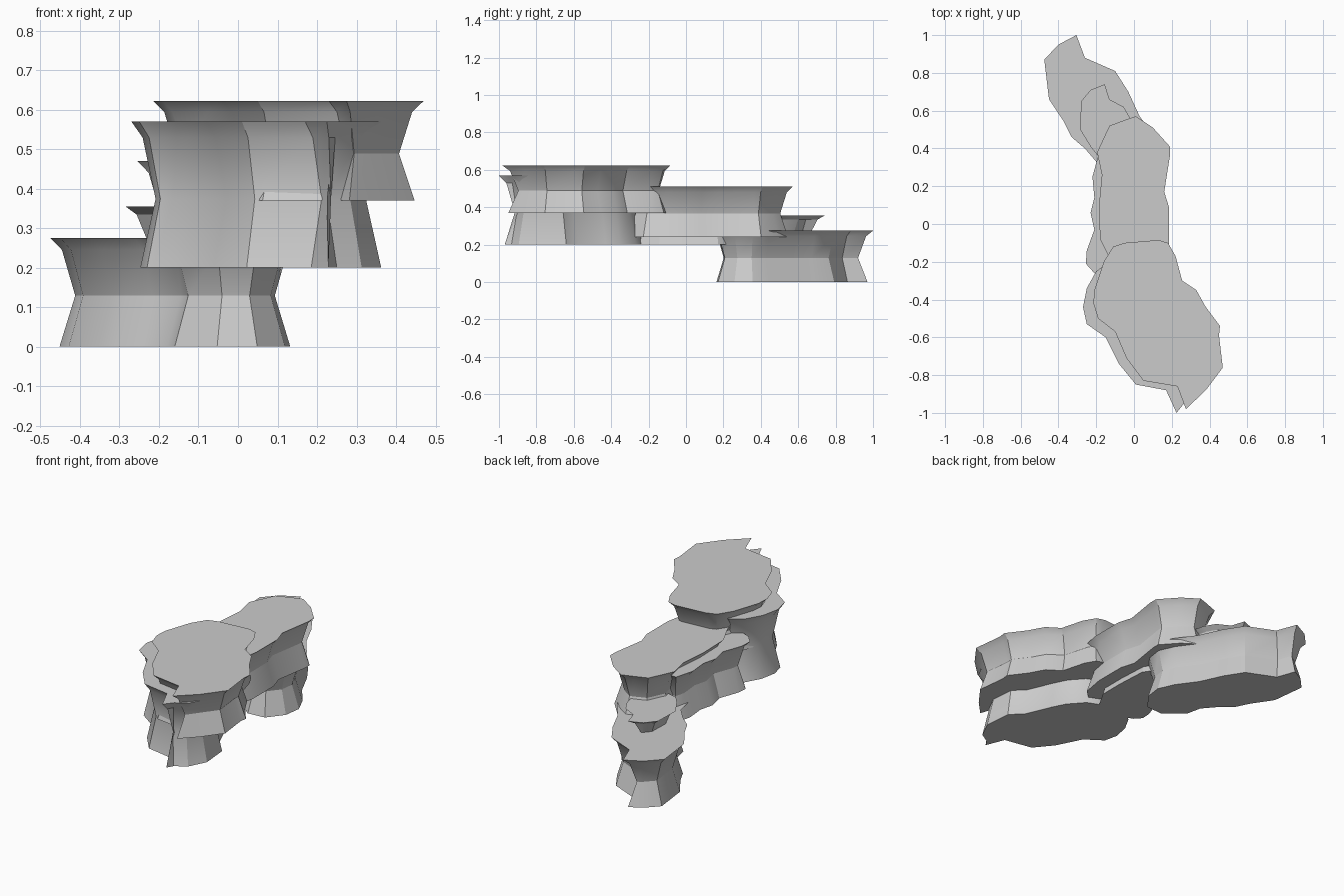
import bpy, bmesh
from mathutils import Vector

if "Cube" in bpy.data.objects:
    bpy.data.objects.remove(bpy.data.objects["Cube"])

# Shared wall profile: (height fraction, inset from the top outline)
PROFILE = [(0.0, 0.022), (0.47, 0.06), (0.89, 0.028), (1.0, 0.0)]


def inset_outline(points, dist):
    """Move every outline corner inwards by a clamped mitre."""
    pts = [Vector(p) for p in points]
    area = sum(a.x * b.y - b.x * a.y for a, b in zip(pts, pts[1:] + pts[:1]))
    if area < 0:
        pts.reverse()
    result = []
    for i, p in enumerate(pts):
        d1 = (p - pts[i - 1]).normalized()
        d2 = (pts[(i + 1) % len(pts)] - p).normalized()
        n1, n2 = Vector((-d1.y, d1.x)), Vector((-d2.y, d2.x))
        n = (n1 + n2).normalized()
        result.append(p + n * dist / max(n.dot(n1), 0.7))
    return result


def rock_slab(name, z0, z1, outline):
    bm = bmesh.new()
    rings = []
    for t, inset in PROFILE:
        z = z0 + (z1 - z0) * t
        rings.append([bm.verts.new((p.x, p.y, z)) for p in inset_outline(outline, inset)])
    n = len(outline)
    for low, high in zip(rings, rings[1:]):
        for i in range(n):
            j = (i + 1) % n
            bm.faces.new((low[i], low[j], high[j], high[i]))
    bm.faces.new(rings[-1])
    bm.faces.new(rings[0][::-1])
    mesh = bpy.data.meshes.new(name)
    bm.to_mesh(mesh)
    bm.free()
    ob = bpy.data.objects.new(name, mesh)
    bpy.context.collection.objects.link(ob)
    bpy.ops.object.select_all(action='DESELECT')
    ob.select_set(True)
    bpy.context.view_layer.objects.active = ob
    bpy.ops.object.shade_smooth_by_angle(angle=0.5)


# Lowest slab at the back
rock_slab("back_low_slab", 0.0, 0.275, [
    (-.305, 1.0), (-.26, .88), (-.10, .81), (-.03, .70), (.03, .57), (.11, .46),
    (.155, .36), (.14, .25), (.06, .15), (-.06, .14), (-.18, .24), (-.20, .33),
    (-.26, .40), (-.33, .46), (-.37, .54), (-.45, .66), (-.475, .87), (-.40, .95)])

# Small step on top of it
rock_slab("small_step_slab", 0.17, 0.355, [
    (-.155, .74), (-.13, .66), (-.055, .62), (-.02, .56), (.0, .48), (-.05, .38),
    (-.12, .34), (-.19, .36), (-.23, .41), (-.285, .50), (-.28, .65), (-.23, .71)])

# Middle ledge, peeking out on the left
rock_slab("middle_lower_slab", 0.2, 0.47, [
    (-.21, -.26), (-.255, -.21), (-.25, -.14), (-.21, -.03), (-.23, .06),
    (-.21, .14), (-.22, .25), (-.19, .36), (-.08, .36), (.03, .30), (.11, .18),
    (.12, .0), (.12, -.15), (.05, -.27), (-.1, -.3)])

# Middle upper ledge
rock_slab("middle_upper_slab", 0.24, 0.51, [
    (.01, .57), (.10, .51), (.19, .41), (.19, .36), (.16, .17), (.185, .09),
    (.185, -.10), (.16, -.24), (.06, -.33), (-.07, -.33), (-.13, -.18),
    (-.18, -.08), (-.185, .10), (-.17, .26), (-.195, .38), (-.13, .52), (-.05, .55)])

# Front lower ledge
rock_slab("front_lower_slab", 0.2, 0.57, [
    (.225, -1.0), (.265, -.95), (.33, -.91), (.385, -.80), (.37, -.63), (.30, -.56),
    (.24, -.42), (.20, -.34), (.12, -.25), (.0, -.2), (-.13, -.2), (-.20, -.25),
    (-.25, -.34), (-.27, -.44), (-.25, -.53), (-.15, -.60), (-.08, -.74),
    (.01, -.85), (.17, -.88)])

# Topmost slab at the front
rock_slab("front_top_slab", 0.37, 0.622, [
    (.13, -.085), (.18, -.10), (.22, -.17), (.255, -.30), (.33, -.35), (.38, -.44),
    (.455, -.54), (.45, -.59), (.47, -.76), (.38, -.88), (.275, -.98), (.23, -.86),
    (.05, -.83), (-.04, -.71), (-.10, -.57), (-.19, -.50), (-.215, -.42),
    (-.21, -.35), (-.16, -.20), (-.11, -.12), (-.05, -.10)])
